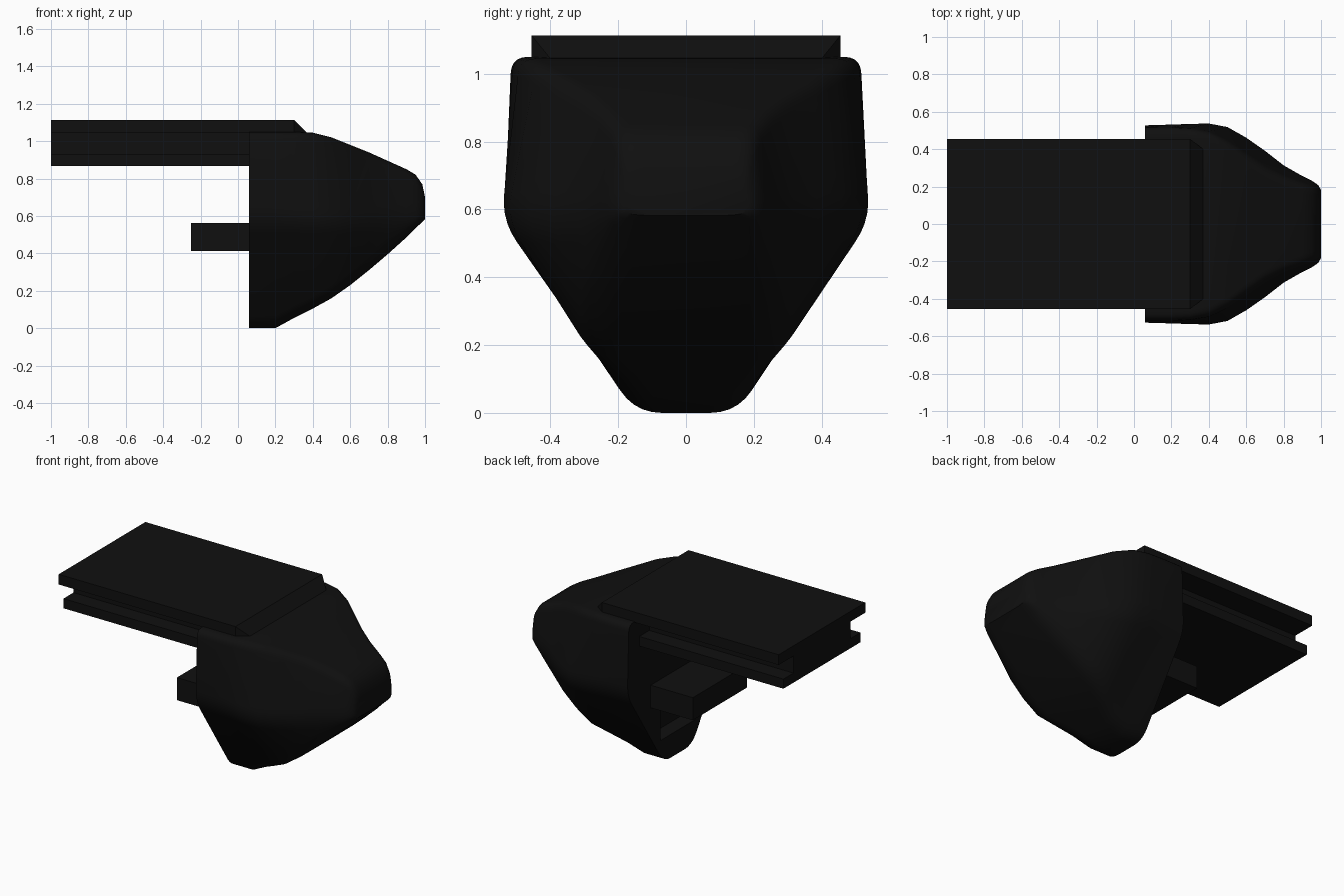
import bpy, bmesh
from mathutils import Vector

if "Cube" in bpy.data.objects:
    bpy.data.objects.remove(bpy.data.objects["Cube"])

black = bpy.data.materials.new("matte black")
black.diffuse_color = (0.005, 0.005, 0.005, 1)
black.use_nodes = True
black.node_tree.nodes["Principled BSDF"].inputs["Base Color"].default_value = black.diffuse_color


def finish(name, bm):
    bmesh.ops.recalc_face_normals(bm, faces=bm.faces)
    me = bpy.data.meshes.new(name)
    bm.to_mesh(me)
    bm.free()
    ob = bpy.data.objects.new(name, me)
    bpy.context.collection.objects.link(ob)
    me.materials.append(black)
    return ob


def hull(name, pts):
    bm = bmesh.new()
    for p in pts:
        bm.verts.new(p)
    bmesh.ops.convex_hull(bm, input=bm.verts)
    bmesh.ops.dissolve_limit(bm, angle_limit=0.01, verts=bm.verts, edges=bm.edges)
    return finish(name, bm)


def box(name, x0, x1, hy, z0, z1):
    return hull(name, [(x, y, z) for x in (x0, x1) for y in (-hy, hy) for z in (z0, z1)])


def rounded(corners, steps=5):
    # corners: (point, radius); each is replaced by a small curve
    out = []
    n = len(corners)
    for i, (p, r) in enumerate(corners):
        a, b = corners[i - 1][0] - p, corners[(i + 1) % n][0] - p
        a = p + a.normalized() * min(r, a.length * 0.45)
        b = p + b.normalized() * min(r, b.length * 0.45)
        for k in range(steps + 1):
            t = k / steps
            out.append(a * (1 - t) ** 2 + p * 2 * t * (1 - t) + b * t * t)
    return out


# Body: lofted six-sided sections
# x, top z, top half-width, shoulder z, shoulder half-width, bottom half-width, bottom z
sections = [
    (0.06, 1.05, 0.515, 0.58, 0.530, 0.15, 0.00),
    (0.20, 1.05, 0.515, 0.58, 0.535, 0.15, 0.00),
    (0.30, 1.05, 0.510, 0.575, 0.540, 0.18, 0.055),
    (0.40, 1.045, 0.49, 0.57, 0.545, 0.22, 0.105),
    (0.50, 1.02, 0.44, 0.57, 0.530, 0.27, 0.16),
    (0.60, 0.98, 0.37, 0.57, 0.475, 0.275, 0.23),
    (0.70, 0.94, 0.30, 0.57, 0.405, 0.27, 0.31),
    (0.80, 0.895, 0.25, 0.58, 0.325, 0.25, 0.395),
    (0.90, 0.85, 0.215, 0.585, 0.265, 0.22, 0.485),
    (0.95, 0.82, 0.20, 0.59, 0.240, 0.20, 0.535),
    (0.985, 0.77, 0.185, 0.60, 0.215, 0.185, 0.568),
    (1.00, 0.70, 0.17, 0.61, 0.185, 0.17, 0.582),
]
bm = bmesh.new()
rings = []
for x, zt, wt, zs, ws, wb, zb in sections:
    half = [(wt, zt, 0.05), (ws, zs, 0.08), (wb, zb, 0.08)]
    loop = half + [(-w, z, r) for w, z, r in reversed(half)]
    pts = rounded([(Vector((x, w, z)), r) for w, z, r in loop])
    rings.append([bm.verts.new(p) for p in pts])
n = len(rings[0])
for a, b in zip(rings, rings[1:]):
    for i in range(n):
        j = (i + 1) % n
        bm.faces.new((a[i], a[j], b[j], b[i]))
bm.faces.new(rings[0])
bm.faces.new(rings[-1])
for f in bm.faces:
    f.smooth = True
body = finish("body", bm)

# Slot in the back of the body below the peg
cutter = box("slot_cutter", 0.0, 0.16, 0.18, 0.155, 0.42)
cutter.hide_render = True
cutter.hide_viewport = True
cut = body.modifiers.new("slot", 'BOOLEAN')
cut.operation = 'DIFFERENCE'
cut.object = cutter
bpy.context.view_layer.objects.active = body
body.select_set(True)
bpy.ops.object.shade_smooth_by_angle(angle=0.6)

# Rail: top plate with chamfered front, web and lower flange
top = [(x, y, z) for x in (-1.0, 0.30) for y in (-0.455, 0.455) for z in (1.045, 1.113)]
hull("rail_top", top + [(0.37, y, 1.045) for y in (-0.40, 0.40)])
box("rail_web", -1.0, 0.10, 0.30, 0.90, 1.06)
box("rail_flange", -1.0, 0.10, 0.405, 0.868, 0.932)

# Peg behind the body
box("peg", -0.25, 0.10, 0.285, 0.412, 0.562)
